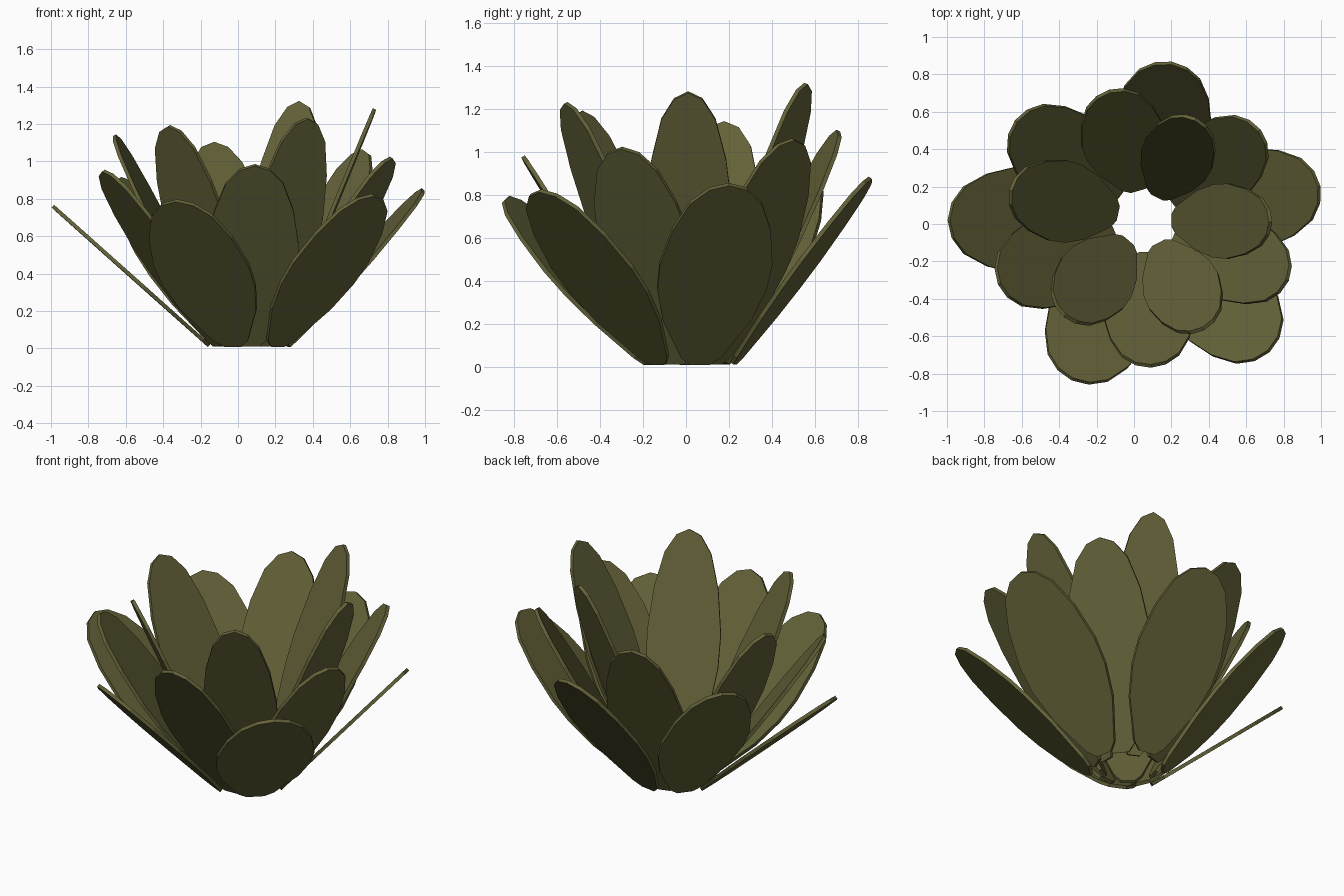
import bpy, bmesh
from mathutils import Vector

if "Cube" in bpy.data.objects:
    bpy.data.objects.remove(bpy.data.objects["Cube"])

CENTRE = Vector((0.065, 0.025, 0.015))
THICK = 0.02

# leaf tips, from the lowest outer leaf up the spiral to the tallest inner one
TIPS = [(-0.99, 0.02, 0.76), (-0.33, -0.83, 0.79), (0.72, -0.68, 0.82), (0.99, 0.20, 0.85),
        (0.20, 0.86, 0.88), (-0.63, 0.55, 0.91), (-0.72, -0.32, 0.95), (0.09, -0.76, 0.98),
        (0.82, -0.30, 1.02), (0.67, 0.50, 1.06), (-0.13, 0.71, 1.10), (-0.66, 0.18, 1.14),
        (-0.37, -0.49, 1.19), (0.37, -0.56, 1.23), (0.73, 0.01, 1.28), (0.33, 0.56, 1.32)]

# half outline: (fraction along the leaf, fraction of half width)
HALF = [(0.0, 0.18), (0.04, 0.36), (0.25, 0.79), (0.42, 0.97), (0.56, 1.0),
        (0.75, 0.87), (0.90, 0.63), (0.975, 0.33)]
OUTLINE = HALF + [(1.0, 0.0)] + [(t, -w) for t, w in reversed(HALF)]

mat = bpy.data.materials.new("olive_leaf")
mat.diffuse_color = (0.127, 0.122, 0.04, 1)
mat.use_nodes = True
mat.node_tree.nodes["Principled BSDF"].inputs["Base Color"].default_value = mat.diffuse_color


def leaf(name, tip, base_radius, half_width):
    tip = Vector(tip)
    out = Vector((tip.x - CENTRE.x, tip.y - CENTRE.y, 0)).normalized()
    base = CENTRE + out * base_radius
    side = Vector((-out.y, out.x, 0))
    axis = tip - base
    normal = axis.cross(side).normalized() * THICK / 2
    bm = bmesh.new()
    rings = []
    for s in (-1, 1):
        rings.append([bm.verts.new(base + axis * t + side * w * half_width + normal * s)
                      for t, w in OUTLINE])
    bm.faces.new(rings[0])
    bm.faces.new(rings[1][::-1])
    n = len(OUTLINE)
    for i in range(n):
        j = (i + 1) % n
        bm.faces.new((rings[0][i], rings[0][j], rings[1][j], rings[1][i]))
    bmesh.ops.recalc_face_normals(bm, faces=bm.faces)
    mesh = bpy.data.meshes.new(name)
    bm.to_mesh(mesh)
    bm.free()
    mesh.materials.append(mat)
    bpy.context.collection.objects.link(bpy.data.objects.new(name, mesh))


# spiral of leaves: inner ones are taller, steeper and narrower
for i, tip in enumerate(TIPS):
    k = i / (len(TIPS) - 1)
    leaf(f"leaf_{i + 1}", tip, 0.22 - 0.08 * k, 0.285 - 0.09 * k)
